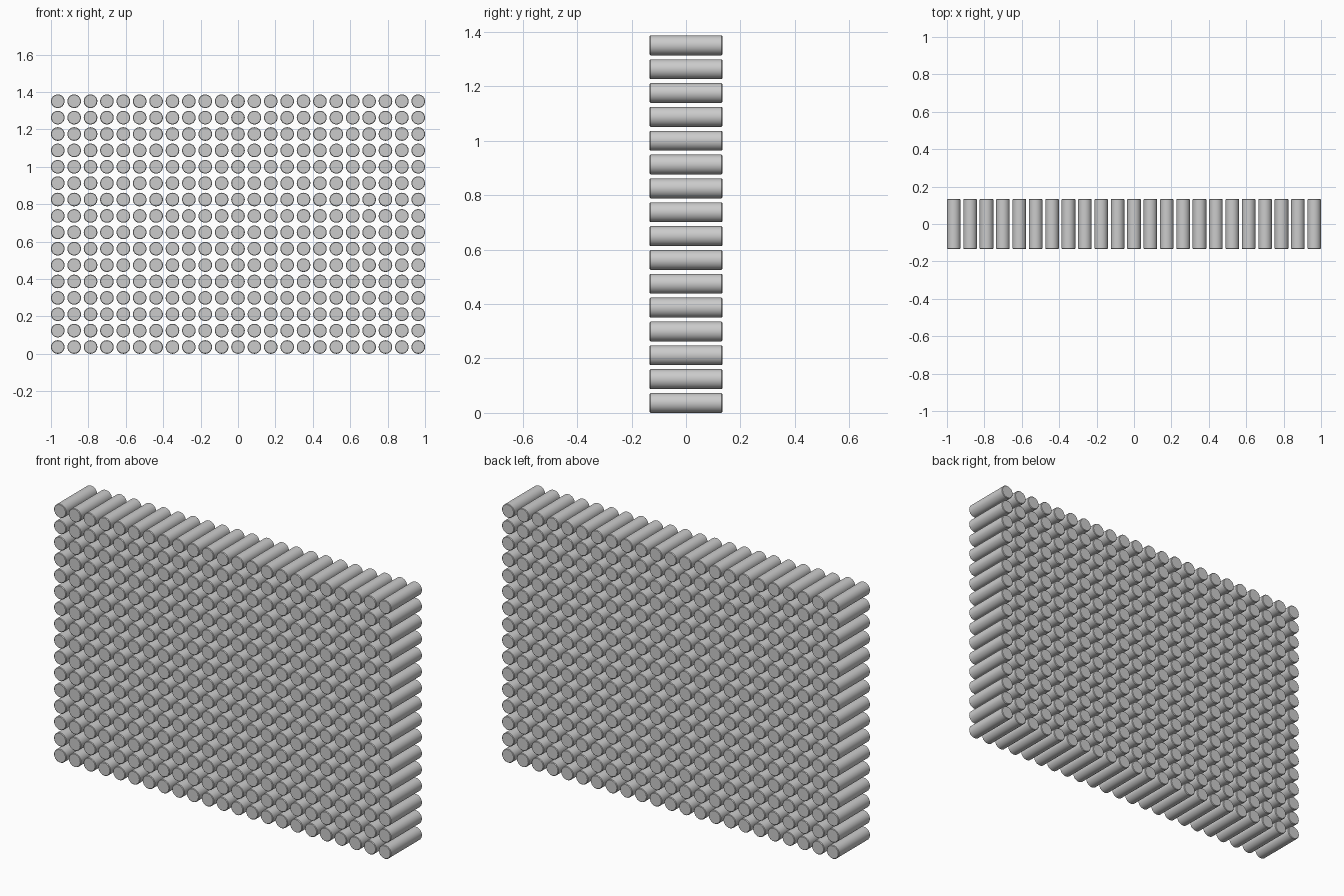
import bpy, math

if "Cube" in bpy.data.objects:
    bpy.data.objects.remove(bpy.data.objects["Cube"])

COLS, ROWS = 23, 16
PITCH = 0.0876
RADIUS = 0.0364
DEPTH = 0.267

# One rod lying along y, at the bottom left corner of the grid
bpy.ops.mesh.primitive_cylinder_add(
    vertices=32, radius=RADIUS, depth=DEPTH,
    location=(-(COLS - 1) / 2 * PITCH, 0, RADIUS),
    rotation=(math.pi / 2, 0, 0))
rod = bpy.context.object
rod.name = "rod_wall"
bpy.ops.object.transform_apply(location=False, rotation=True, scale=False)
bpy.ops.object.shade_smooth_by_angle(angle=math.radians(30))

# Slightly softened end rims
bevel = rod.modifiers.new("rim", 'BEVEL')
bevel.width = 0.003
bevel.segments = 1
bevel.limit_method = 'ANGLE'
bevel.angle_limit = math.radians(40)


def repeat(name, count, offset):
    arr = rod.modifiers.new(name, 'ARRAY')
    arr.count = count
    arr.use_relative_offset = False
    arr.use_constant_offset = True
    arr.constant_offset_displace = offset


# Grid of rods
repeat("columns", COLS, (PITCH, 0, 0))
repeat("rows", ROWS, (0, 0, PITCH))
